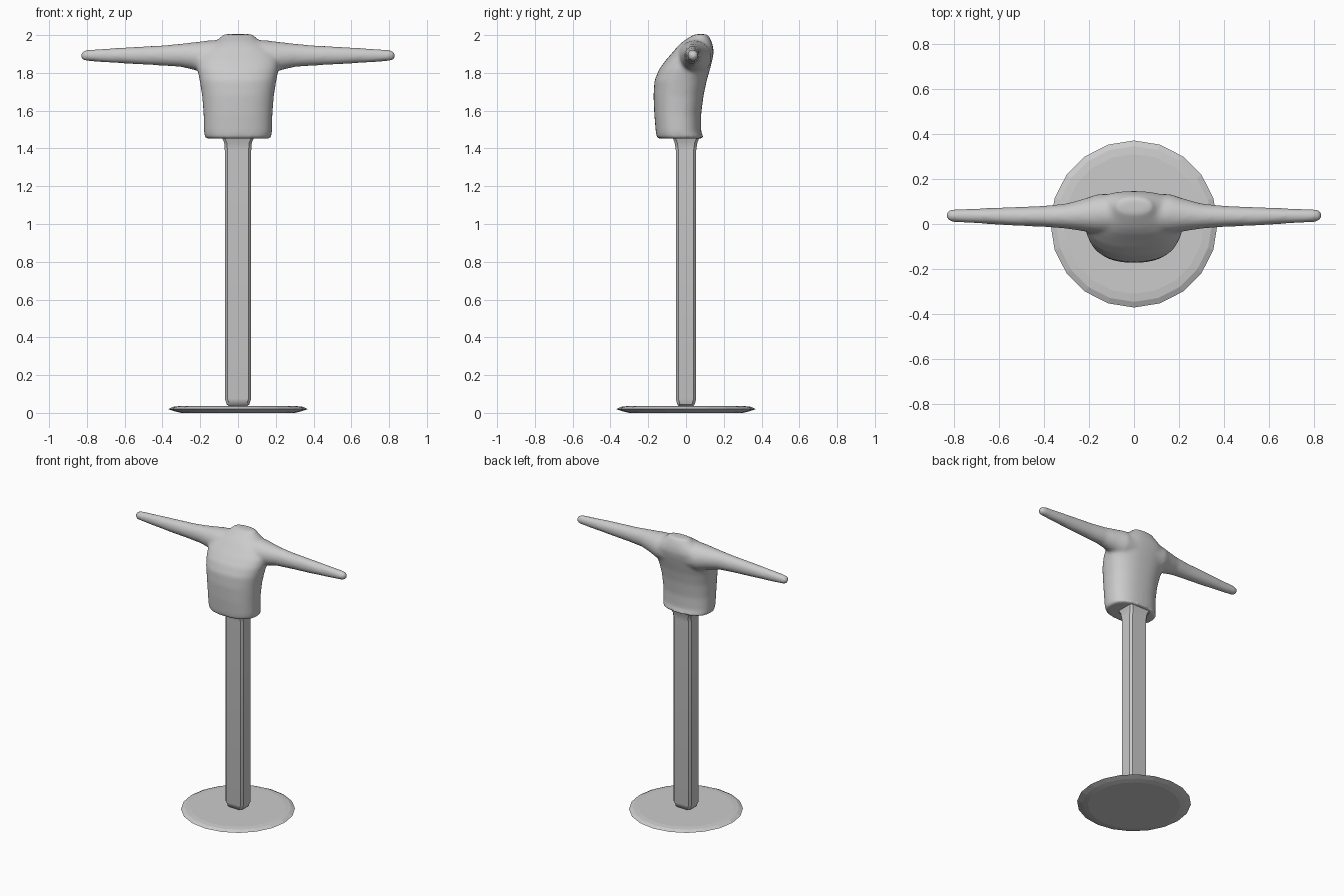
import bpy
import bmesh
from math import cos, sin, pi, copysign
from mathutils import Vector

cube = bpy.data.objects.get("Cube")
if cube:
    bpy.data.objects.remove(cube, do_unlink=True)

GREY = (0.6, 0.6, 0.6, 1.0)
grey = bpy.data.materials.new("plain_grey")
grey.use_nodes = True
grey.diffuse_color = GREY
grey.node_tree.nodes["Principled BSDF"].inputs["Base Color"].default_value = GREY


def oval(rx, ry, sides, power=2.0):
    """Superellipse outline as a list of 2D pairs."""
    pts = []
    for i in range(sides):
        a = 2 * pi * i / sides
        pts.append((rx * copysign(abs(cos(a)) ** (2 / power), cos(a)),
                    ry * copysign(abs(sin(a)) ** (2 / power), sin(a))))
    return pts


def chamfered(hx, hy, c):
    """Rectangle outline with cut corners."""
    return [(hx, -hy + c), (hx, hy - c), (hx - c, hy), (c - hx, hy),
            (-hx, hy - c), (-hx, c - hy), (c - hx, -hy), (hx - c, -hy)]


def loft(bm, rings):
    """Skin a closed tube through equal-sized rings and cap both ends."""
    loops = [[bm.verts.new(p) for p in ring] for ring in rings]
    for a, b in zip(loops, loops[1:]):
        for i in range(len(a)):
            j = (i + 1) % len(a)
            bm.faces.new((a[i], a[j], b[j], b[i]))
    bm.faces.new(loops[0][::-1])
    bm.faces.new(loops[-1])


def finish(bm, name, angle):
    bmesh.ops.recalc_face_normals(bm, faces=bm.faces[:])
    mesh = bpy.data.meshes.new(name)
    bm.to_mesh(mesh)
    bm.free()
    mesh.materials.append(grey)
    obj = bpy.data.objects.new(name, mesh)
    bpy.context.collection.objects.link(obj)
    bpy.ops.object.select_all(action='DESELECT')
    obj.select_set(True)
    bpy.context.view_layer.objects.active = obj
    bpy.ops.object.shade_smooth_by_angle(angle=angle)
    return obj


# Base: thin disc with a tapered rim
bm = bmesh.new()
base = [(0, 0.30), (0.008, 0.335), (0.02, 0.37), (0.032, 0.345), (0.036, 0.31)]
loft(bm, [[Vector((x, y, z)) for x, y in oval(r, r, 20)] for z, r in base])
finish(bm, "base_disc", 0.1)

# Post: rectangular column with softened corners, flared under the body
bm = bmesh.new()
post = [(0.034, 0.045, 0.035), (0.045, 0.06, 0.046), (0.075, 0.07, 0.054),
        (1.39, 0.07, 0.054), (1.43, 0.073, 0.06), (1.47, 0.09, 0.075)]
loft(bm, [[Vector((x, y, z)) for x, y in chamfered(hx, hy, 0.014)]
          for z, hx, hy in post])
finish(bm, "post", 0.6)

# Torso: height, half width, front y, back y
bm = bmesh.new()
torso = [(1.452, 0.175, -0.155, 0.095), (1.49, 0.18, -0.16, 0.08),
         (1.58, 0.182, -0.168, 0.08), (1.68, 0.19, -0.172, 0.093),
         (1.76, 0.203, -0.167, 0.11), (1.82, 0.215, -0.142, 0.127),
         (1.87, 0.22, -0.105, 0.14), (1.91, 0.205, -0.07, 0.147),
         (1.94, 0.165, -0.045, 0.143), (1.965, 0.125, -0.018, 0.136),
         (1.985, 0.095, 0.012, 0.127), (2.005, 0.078, 0.045, 0.113)]
rings = []
for z, hx, front, back in torso:
    mid = (front + back) / 2
    rings.append([Vector((x, y + mid, z))
                  for x, y in oval(hx, (back - front) / 2, 40, 2.35)])
loft(bm, rings)

# Arms: x, centre y, centre z, radius in y, radius in z
arm = [(0.08, 0.045, 1.88, 0.09, 0.095), (0.16, 0.045, 1.882, 0.088, 0.09),
       (0.22, 0.04, 1.888, 0.073, 0.076), (0.3, 0.035, 1.893, 0.056, 0.062),
       (0.4, 0.034, 1.892, 0.047, 0.054), (0.55, 0.034, 1.892, 0.041, 0.046),
       (0.7, 0.036, 1.892, 0.033, 0.037), (0.8, 0.037, 1.892, 0.029, 0.03),
       (0.82, 0.037, 1.892, 0.025, 0.025), (0.83, 0.037, 1.892, 0.014, 0.014)]
for side in (1, -1):
    loft(bm, [[Vector((side * x, yc + y, zc + z)) for y, z in oval(ry, rz, 20)]
              for x, yc, zc, ry, rz in arm])
body = finish(bm, "torso_and_arms", 0.8)

# Fuse torso and arms into one soft surface
remesh = body.modifiers.new("fuse", 'REMESH')
remesh.mode = 'VOXEL'
remesh.voxel_size = 0.01
remesh.use_smooth_shade = True
soften = body.modifiers.new("soften", 'SMOOTH')
soften.factor = 0.5
soften.iterations = 10
